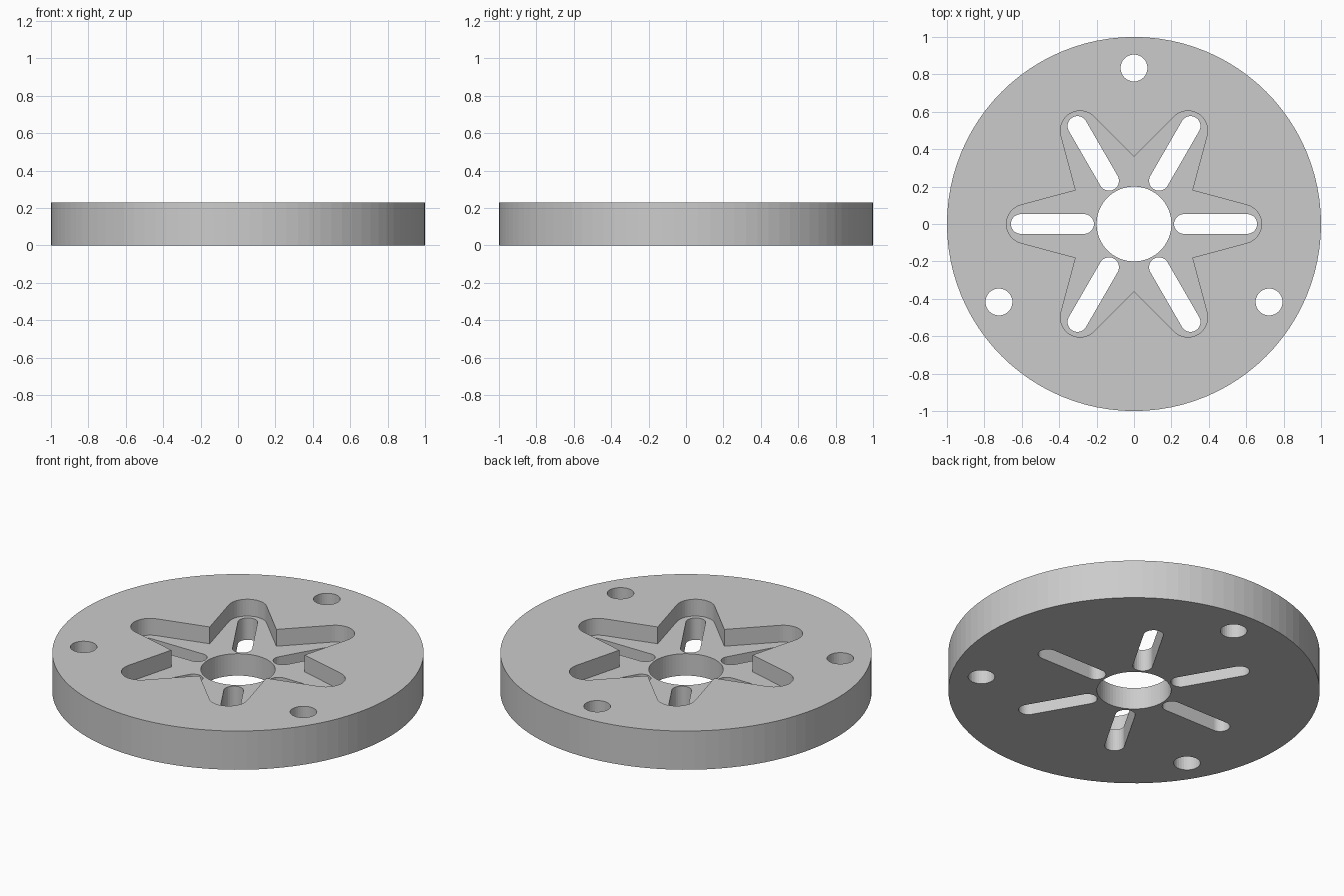
import bpy
import bmesh
from math import sin, cos, pi, radians
from mathutils import Vector, Matrix

THICKNESS = 0.23
FLOOR = 0.13       # height of the recess floor

if "Cube" in bpy.data.objects:
    bpy.data.objects.remove(bpy.data.objects["Cube"], do_unlink=True)

grey = bpy.data.materials.new("plain grey")
grey.use_nodes = True
colour = (0.6, 0.6, 0.6, 1)
grey.diffuse_color = colour
grey.node_tree.nodes["Principled BSDF"].inputs["Base Color"].default_value = colour


def arc(cx, radius, start, end, steps):
    """Points of an arc centred on the x axis, angles in degrees."""
    angles = [radians(start + (end - start) * i / steps) for i in range(steps + 1)]
    return [Vector((cx + radius * cos(a), radius * sin(a), 0)) for a in angles]


def circle(cx, radius, steps):
    return arc(cx, radius, 0, 360, steps)[:-1]


def turned(points, degrees):
    turn = Matrix.Rotation(radians(degrees), 3, "Z")
    return [turn @ p for p in points]


def prism(name, outline, bottom, top):
    """Extrude a closed flat outline between two heights."""
    bm = bmesh.new()
    face = bm.faces.new([bm.verts.new((p.x, p.y, bottom)) for p in outline])
    result = bmesh.ops.extrude_face_region(bm, geom=[face])
    raised = [v for v in result["geom"] if isinstance(v, bmesh.types.BMVert)]
    bmesh.ops.translate(bm, verts=raised, vec=(0, 0, top - bottom))
    bmesh.ops.recalc_face_normals(bm, faces=bm.faces)
    mesh = bpy.data.meshes.new(name)
    bm.to_mesh(mesh)
    bm.free()
    mesh.materials.append(grey)
    obj = bpy.data.objects.new(name, mesh)
    bpy.context.collection.objects.link(obj)
    return obj


# Round plate
disc = prism("slotted_disc", circle(0, 1, 96), 0, THICKNESS)

# Six-armed star recess with rounded arm ends
star = []
for k in range(6):
    inner_corner = turned([Vector((0.36, 0, 0))], -30)
    star += turned(inner_corner + arc(0.577, 0.105, -75, 75, 16), 60 * k)
cutters = [prism("star_recess_cutter", star, FLOOR, THICKNESS + 0.1)]

# Centre bore
cutters.append(prism("bore_cutter", circle(0, 0.2, 64), -0.1, THICKNESS + 0.2))

# Radial slots through the recess floor
slot = arc(0.605, 0.053, -90, 90, 14) + arc(0.267, 0.053, 90, 270, 14)
for k in range(6):
    cutters.append(prism("slot_cutter", turned(slot, 60 * k), -0.1, THICKNESS + 0.2))

# Three bolt holes near the rim
for k in range(3):
    hole = turned(circle(0.834, 0.072, 32), 90 + 120 * k)
    cutters.append(prism("bolt_hole_cutter", hole, -0.1, THICKNESS + 0.2))

# Cut everything out of the plate, then discard the cutters
bpy.context.view_layer.objects.active = disc
for cutter in cutters:
    cutter.hide_render = True
    cut = disc.modifiers.new("cut", "BOOLEAN")
    cut.operation = "DIFFERENCE"
    cut.solver = "EXACT"
    cut.object = cutter
    bpy.ops.object.modifier_apply(modifier=cut.name)
    bpy.data.objects.remove(cutter, do_unlink=True)
